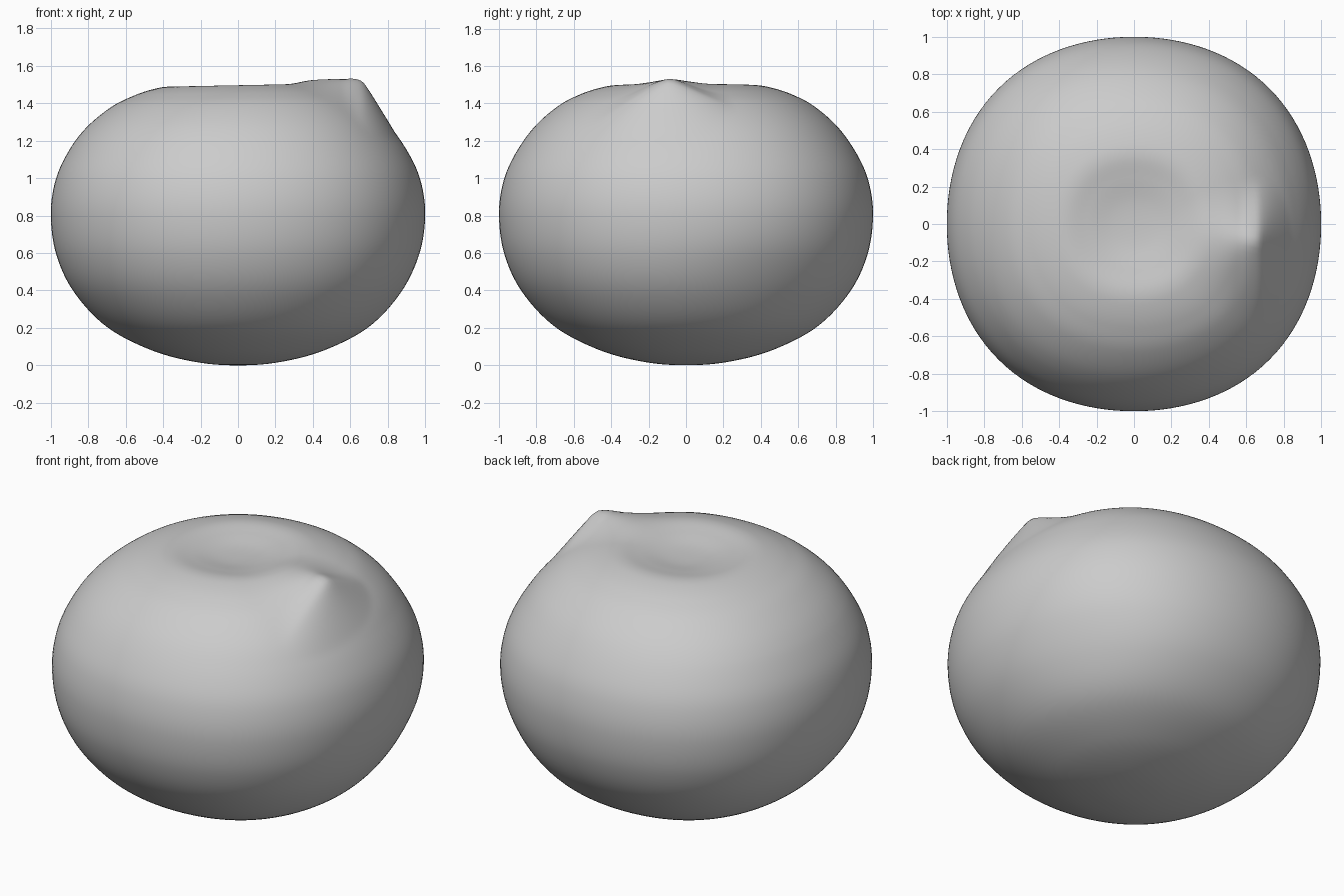
import bpy, bmesh, math
from mathutils.geometry import interpolate_bezier
from mathutils import Vector

if "Cube" in bpy.data.objects:
    bpy.data.objects.remove(bpy.data.objects["Cube"])

SEG, SUB = 128, 8
# Half profile (radius, height) from base to dimpled top
PROFILE = [(0.0, 0.0), (0.22, 0.017), (0.46, 0.08), (0.7, 0.205), (0.875, 0.39), (0.97, 0.59),
           (1.0, 0.8), (0.977, 0.98), (0.913, 1.13), (0.81, 1.275), (0.68, 1.388), (0.56, 1.45),
           (0.45, 1.485), (0.36, 1.496), (0.25, 1.482), (0.12, 1.462), (0.0, 1.457)]


def smooth_profile(pts):
    """Catmull-Rom curve through the profile points."""
    p = [Vector((r, z, 0)) for r, z in pts]
    p = [Vector((-p[1].x, p[1].y, 0))] + p + [Vector((-p[-2].x, p[-2].y, 0))]
    out = []
    for a, b, c, d in zip(p, p[1:], p[2:], p[3:]):
        out += interpolate_bezier(b, b + (c - a) / 6 * 1.0, c - (d - b) / 6, c, SUB + 1)[:-1]
    return out + [p[-2]]


def sculpt(co):
    x, y, z = co
    # slightly squarish plan
    s = 1 + 0.024 * math.sin(2 * math.atan2(y, x)) ** 2
    x, y = x * s, y * s
    # slight tilt of the flat top
    z += 0.02 * x * max(0, min(1, (z - 1.2) / 0.25))
    # pulled pinch near the right edge of the top: long inside, steep outside
    if z > 1.0:
        dx, dy = x - 0.665, y + 0.09
        u = dx / (0.18 if dx > 0 else 0.5)
        v = dy / (0.42 if dy < 0 else 0.34)
        d = math.sqrt(u * u + v * v + 0.003)
        z += 0.12 * max(0, 1 - d) ** (1.35 if dx > 0 else 1.35 + 0.85 * min(1, -dx / 0.1))
    # shallow dent low on the back right flank
    a = math.atan2(y, x) - math.radians(30)
    a = math.atan2(math.sin(a), math.cos(a))
    k = 1 - 0.022 * math.exp(-(a / 0.45) ** 2 - ((z - 0.42) / 0.22) ** 2)
    return Vector((x * k, y * k, z))


# Round body, lathed then sculpted
bm = bmesh.new()
rings = []
for p in smooth_profile(PROFILE):
    if p.x < 1e-5:
        rings.append([bm.verts.new(sculpt((0, 0, p.y)))])
    else:
        rings.append([bm.verts.new(sculpt((p.x * math.cos(t), p.x * math.sin(t), p.y)))
                      for t in (2 * math.pi * i / SEG for i in range(SEG))])
for lo, hi in zip(rings, rings[1:]):
    for i in range(SEG):
        j = (i + 1) % SEG
        if len(lo) == 1:
            bm.faces.new((lo[0], hi[j], hi[i]))
        elif len(hi) == 1:
            bm.faces.new((lo[i], lo[j], hi[0]))
        else:
            bm.faces.new((lo[i], lo[j], hi[j], hi[i]))
bmesh.ops.recalc_face_normals(bm, faces=bm.faces)
for f in bm.faces:
    f.smooth = True
mesh = bpy.data.meshes.new("round_body")
bm.to_mesh(mesh)
bm.free()
bpy.context.collection.objects.link(bpy.data.objects.new("round_body", mesh))
